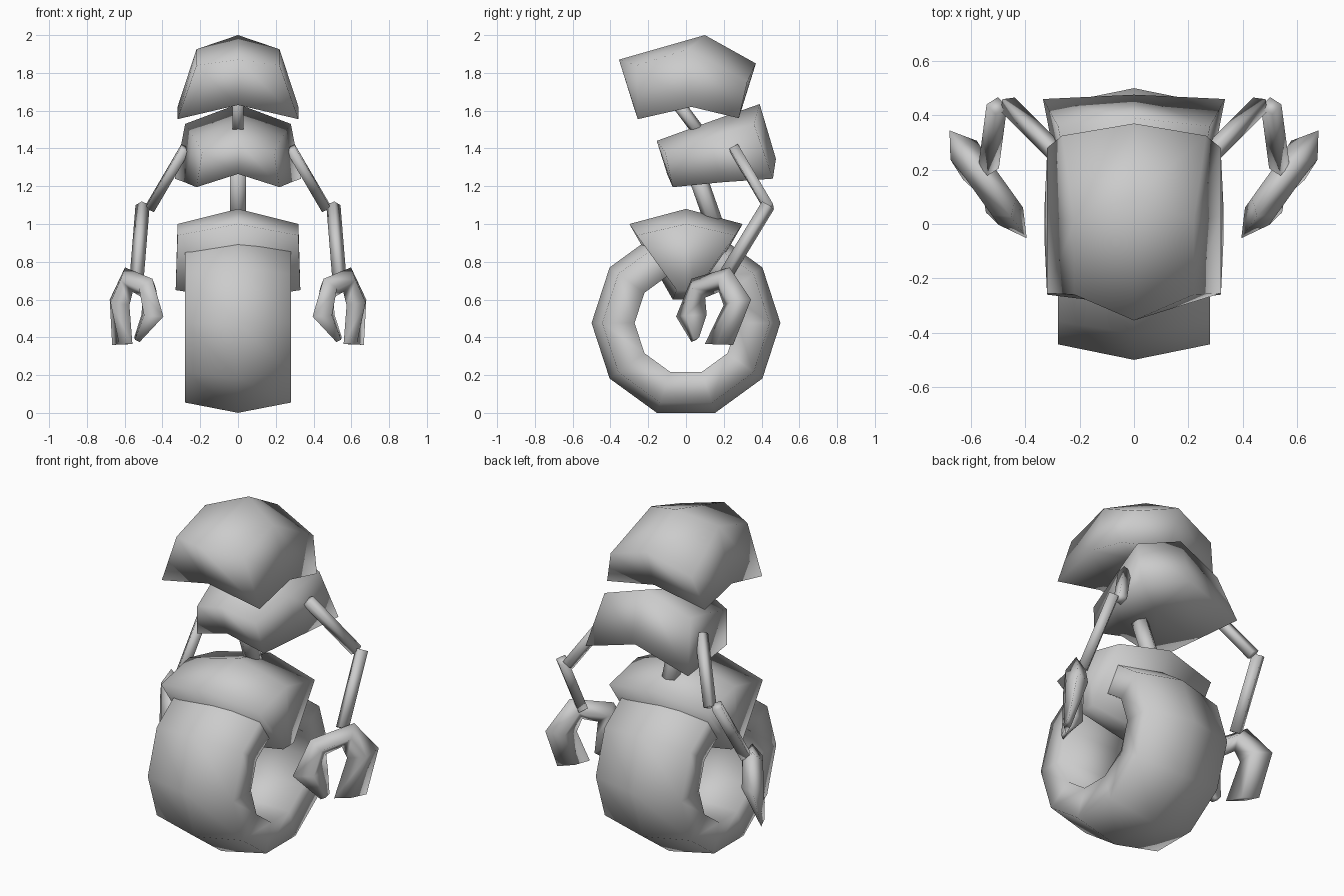
import bpy, bmesh, math
from mathutils import Vector

cube = bpy.data.objects.get("Cube")
if cube:
    bpy.data.objects.remove(cube, do_unlink=True)

grey = bpy.data.materials.new("plain grey")
grey.use_nodes = True
grey.diffuse_color = (0.6, 0.6, 0.6, 1)
grey.node_tree.nodes["Principled BSDF"].inputs["Base Color"].default_value = (0.6, 0.6, 0.6, 1)


def finish(name, bm):
    """Turn a bmesh into a smooth shaded object."""
    bmesh.ops.recalc_face_normals(bm, faces=bm.faces)
    mesh = bpy.data.meshes.new(name)
    bm.to_mesh(mesh)
    bm.free()
    mesh.materials.append(grey)
    for poly in mesh.polygons:
        poly.use_smooth = True
    obj = bpy.data.objects.new(name, mesh)
    bpy.context.collection.objects.link(obj)


def block(name, top, bottom):
    """Mirrored block: three rows per layer, each (centre y, centre z, side x, side y, side z)."""
    bm = bmesh.new()

    def layer(rows):
        grid = []
        for cy, cz, sx, sy, sz in rows:
            points = ((-sx, sy, sz), (0, cy, cz), (sx, sy, sz))
            grid.append([bm.verts.new(p) for p in points])
        for a, b in zip(grid, grid[1:]):
            for i in range(2):
                bm.faces.new((a[i], a[i + 1], b[i + 1], b[i]))
        front, mid, back = grid
        return front + [mid[2]] + back[::-1] + [mid[0]]

    upper, lower = layer(top), layer(bottom)
    count = len(upper)
    for i in range(count):
        j = (i + 1) % count
        bm.faces.new((upper[i], upper[j], lower[j], lower[i]))
    finish(name, bm)


def rod(name, start, end, radius, sides):
    """Straight bar between two points."""
    start, end = Vector(start), Vector(end)
    axis = end - start
    bm = bmesh.new()
    bmesh.ops.create_cone(bm, cap_ends=True, segments=sides, radius1=radius,
                          radius2=radius, depth=axis.length)
    turn = axis.to_track_quat('Z', 'Y')
    for v in bm.verts:
        v.co = turn @ v.co + (start + end) / 2
    finish(name, bm)


def loft(bm, rings, closed):
    """Bridge successive rings of points with quads."""
    loops = [[bm.verts.new(p) for p in ring] for ring in rings]
    pairs = list(zip(loops, loops[1:]))
    if closed:
        pairs.append((loops[-1], loops[0]))
    else:
        bm.faces.new(loops[0])
        bm.faces.new(loops[-1])
    size = len(loops[0])
    for a, b in pairs:
        for i in range(size):
            j = (i + 1) % size
            bm.faces.new((a[i], a[j], b[j], b[i]))


# Wide ten sided wheel with a crowned tread and flat sides
bm = bmesh.new()
section = ((0, 0.5), (0.28, 0.443), (0.275, 0.272), (-0.275, 0.272), (-0.28, 0.443))
rings = []
for k in range(10):
    a = math.tau * k / 10
    rings.append([(x, r * math.cos(a), 0.476 + r * math.sin(a)) for x, r in section])
loft(bm, rings, True)
finish("wheel", bm)

# Hip cover, chest and head
block("hip_cover",
      ((-0.3, 1.0, 0.32, -0.26, 0.94), (0, 1.08, 0.32, 0, 1.0), (0.3, 1.0, 0.32, 0.26, 0.94)),
      ((-0.07, 0.6, 0.33, -0.05, 0.65), (0, 0.6, 0.33, 0, 0.65), (0.07, 0.6, 0.33, 0.05, 0.65)))
block("chest",
      ((-0.155, 1.44, 0.19, -0.11, 1.38), (0.12, 1.54, 0.235, 0.13, 1.46), (0.39, 1.635, 0.28, 0.36, 1.53)),
      ((-0.1, 1.265, 0.22, -0.07, 1.195), (0.18, 1.3, 0.28, 0.18, 1.22), (0.476, 1.345, 0.335, 0.46, 1.24)))
block("head",
      ((-0.355, 1.87, 0.22, -0.26, 1.84), (0.1, 2.0, 0.22, 0.01, 1.925), (0.37, 1.85, 0.265, 0.325, 1.755)),
      ((-0.28, 1.63, 0.32, -0.255, 1.555), (0.03, 1.68, 0.32, 0.03, 1.62), (0.3, 1.63, 0.32, 0.28, 1.56)))

# Neck and spine
rod("neck", (0, -0.075, 1.68), (0, 0.09, 1.46), 0.034, 6)
rod("spine", (0, 0.037, 1.32), (0, 0.157, 0.98), 0.048, 6)

# Claw stations: outer (along, height), inner (along, height), half thickness, sideways bend
claw = (((-0.11, 0.375), (-0.06, 0.4), 0.012, 0.055),
        ((-0.25, 0.51), (-0.05, 0.52), 0.055, 0),
        ((-0.15, 0.71), (-0.06, 0.61), 0.055, 0),
        ((0.1, 0.77), (0.03, 0.64), 0.055, 0),
        ((0.24, 0.6), (0.06, 0.57), 0.06, 0),
        ((0.155, 0.36), (-0.03, 0.365), 0.02, 0.045))

# Arms and hands on both sides
for side, m in (("left", 1), ("right", -1)):
    rod(side + "_upper_arm", (m * 0.28, 0.255, 1.4), (m * 0.465, 0.44, 1.085), 0.036, 4)
    rod(side + "_forearm", (m * 0.505, 0.435, 1.1), (m * 0.535, 0.21, 0.73), 0.038, 4)

    def place(s, z, t):
        return (m * (0.54 + 0.58 * s + 0.81 * t), 0.15 + 0.81 * s - 0.58 * t, z)

    bm = bmesh.new()
    rings = []
    for (so, zo), (si, zi), t, bend in claw:
        s, z = (so + si) / 2, (zo + zi) / 2
        rings.append([place(so, zo, bend), place(s, z, bend + t),
                      place(si, zi, bend), place(s, z, bend - t)])
    loft(bm, rings, False)
    finish(side + "_claw_hand", bm)
